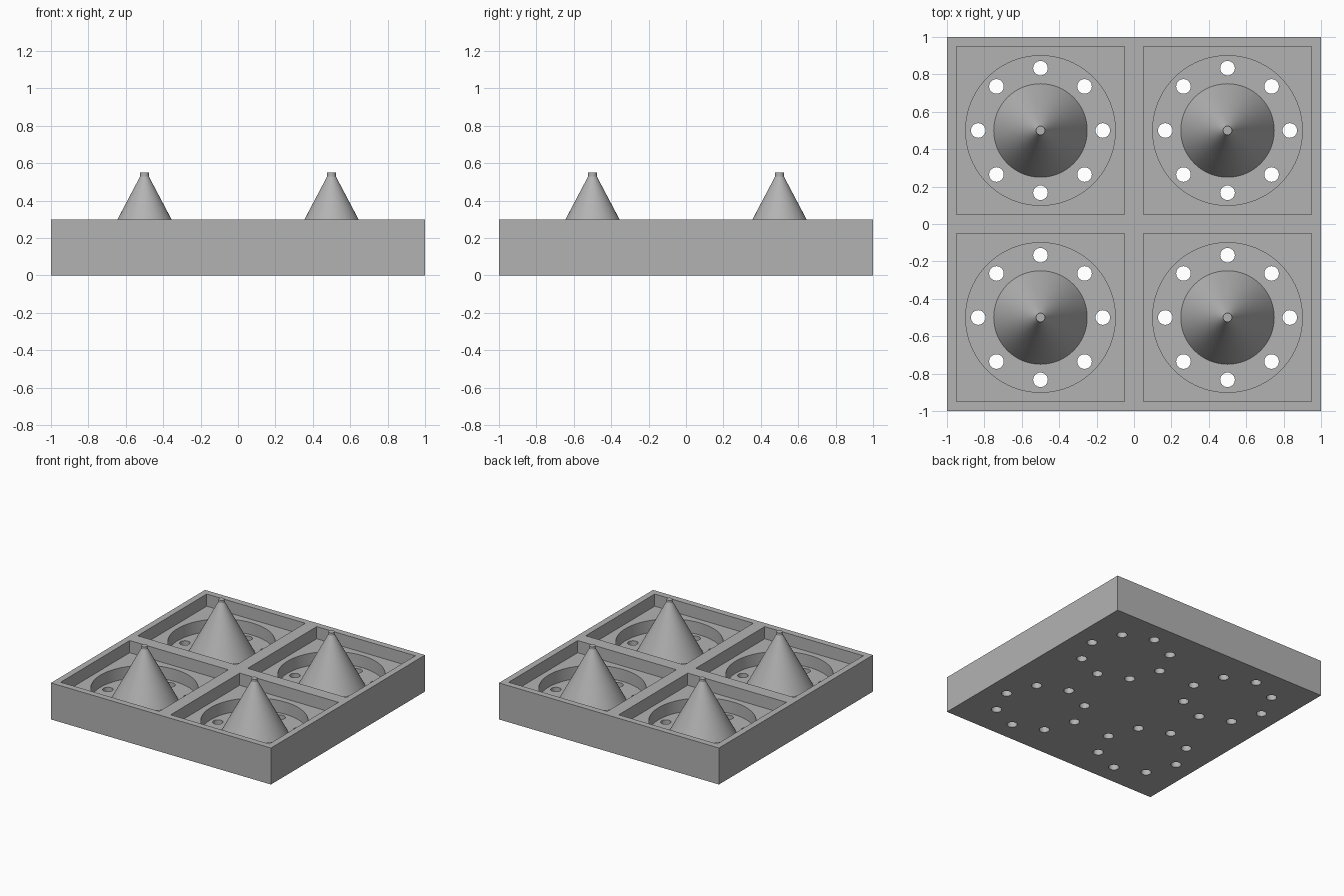
import bpy, bmesh, math
from mathutils import Matrix, Vector

if "Cube" in bpy.data.objects:
    bpy.data.objects.remove(bpy.data.objects["Cube"], do_unlink=True)

HEIGHT, POCKET_Z, RECESS_Z, TIP_Z = 0.30, 0.20, 0.10, 0.55
CENTRES = [Vector((x, y, 0)) for x in (-0.5, 0.5) for y in (-0.5, 0.5)]

grey = bpy.data.materials.new("plain grey")
grey.use_nodes = True
colour = (0.45, 0.45, 0.45, 1)
grey.diffuse_color = colour
grey.node_tree.nodes["Principled BSDF"].inputs["Base Color"].default_value = colour


def add_box(bm, centre, half, z0, z1):
    m = Matrix.Translation((centre.x, centre.y, (z0 + z1) / 2))
    bmesh.ops.create_cube(bm, size=1, matrix=m @ Matrix.Diagonal((2 * half, 2 * half, z1 - z0, 1)))


def add_cone(bm, centre, r0, r1, z0, z1, sides=64):
    m = Matrix.Translation((centre.x, centre.y, (z0 + z1) / 2))
    bmesh.ops.create_cone(bm, cap_ends=True, segments=sides, radius1=r0, radius2=r1,
                          depth=z1 - z0, matrix=m)


def finish(bm, name):
    mesh = bpy.data.meshes.new(name)
    bm.to_mesh(mesh)
    bm.free()
    mesh.materials.append(grey)
    obj = bpy.data.objects.new(name, mesh)
    bpy.context.collection.objects.link(obj)
    return obj


def smooth(obj):
    bpy.ops.object.select_all(action='DESELECT')
    obj.select_set(True)
    bpy.context.view_layer.objects.active = obj
    bpy.ops.object.shade_smooth_by_angle(angle=math.radians(25))


# Solid tray block
bm = bmesh.new()
add_box(bm, Vector((0, 0, 0)), 1, 0, HEIGHT)
tray = finish(bm, "tray")

# Cutters: square pockets, round recesses, rings of drain holes
pockets, recesses, holes = bmesh.new(), bmesh.new(), bmesh.new()
for c in CENTRES:
    add_box(pockets, c, 0.448, POCKET_Z, HEIGHT + 0.1)
    add_cone(recesses, c, 0.4, 0.4, RECESS_Z, HEIGHT + 0.1, 96)
    for i in range(8):
        a = i * math.tau / 8
        add_cone(holes, c + Vector((math.cos(a), math.sin(a), 0)) * 0.333,
                 0.039, 0.039, -0.1, HEIGHT + 0.1, 32)

cutters = [finish(pockets, "pocket_cutter"), finish(recesses, "recess_cutter"),
           finish(holes, "hole_cutter")]
for cutter in cutters:
    cutter.hide_render = True
    cut = tray.modifiers.new(cutter.name, 'BOOLEAN')
    cut.operation, cut.solver, cut.object = 'DIFFERENCE', 'EXACT', cutter

# Bake the cuts and drop the cutters
baked = bpy.data.meshes.new_from_object(tray.evaluated_get(bpy.context.evaluated_depsgraph_get()))
tray.modifiers.clear()
tray.data = baked
for cutter in cutters:
    bpy.data.objects.remove(cutter, do_unlink=True)
smooth(tray)

# Cones with a short straight tip, standing in the recesses
for i, c in enumerate(CENTRES):
    bm = bmesh.new()
    add_cone(bm, c, 0.25, 0.024, RECESS_Z, 0.528)
    smooth(finish(bm, f"cone_{i + 1}"))
    bm = bmesh.new()
    add_cone(bm, c, 0.024, 0.024, 0.52, TIP_Z, 32)
    smooth(finish(bm, f"cone_tip_{i + 1}"))
